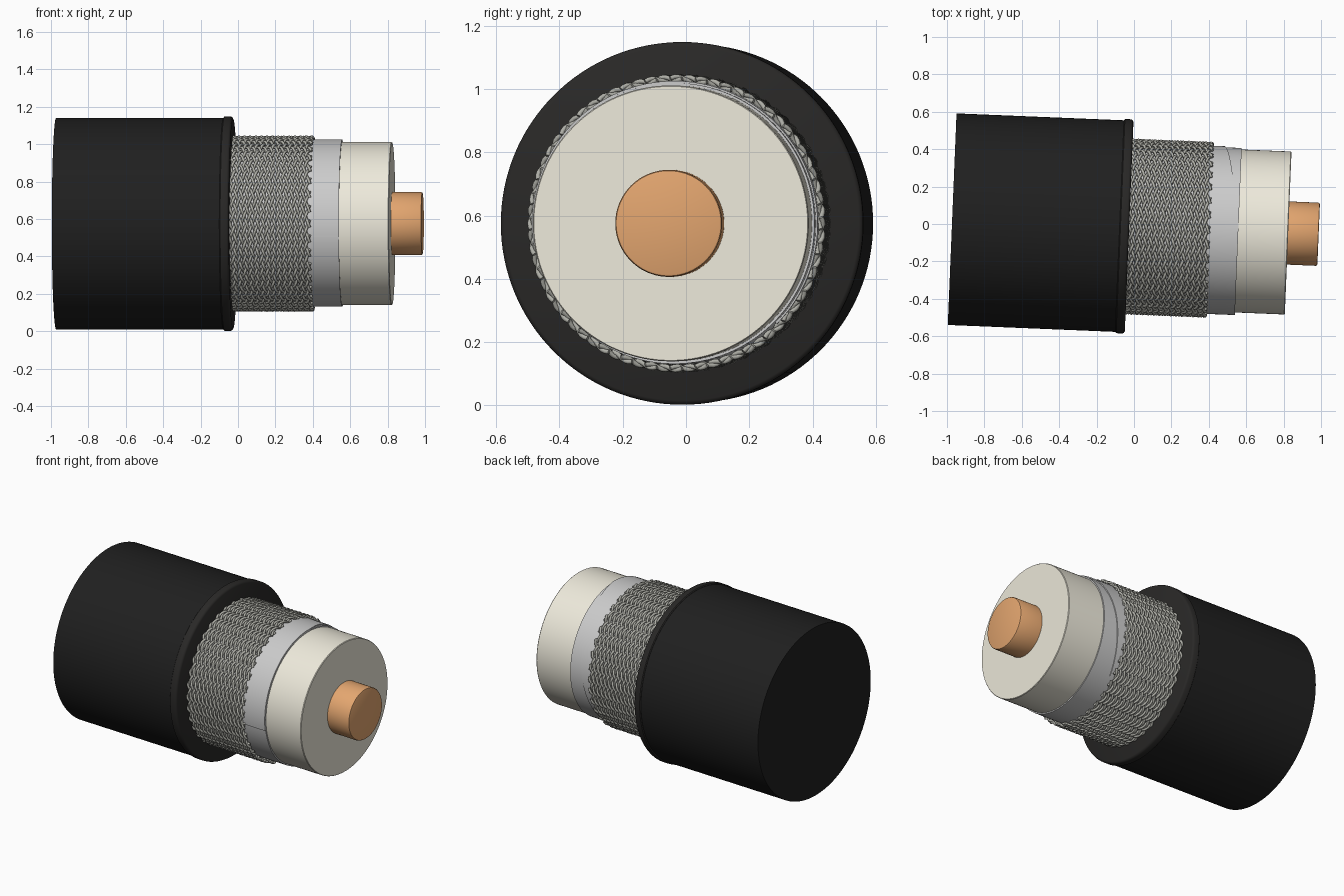
import bpy, bmesh
from math import sin, cos, pi, radians
from mathutils import Matrix

if "Cube" in bpy.data.objects:
    bpy.data.objects.remove(bpy.data.objects["Cube"])

# cable axis: local +X, turned slightly about Z
PLACE = Matrix.Translation((0.005, -0.0145, 0.5755)) @ Matrix.Rotation(radians(-2.36), 4, 'Z')


def material(name, rgb):
    m = bpy.data.materials.new(name)
    m.diffuse_color = (*rgb, 1)
    m.use_nodes = True
    m.node_tree.nodes["Principled BSDF"].inputs["Base Color"].default_value = m.diffuse_color
    return m


black = material("black_rubber", (0.014, 0.014, 0.014))
lip_mat = material("lip_rubber", (0.022, 0.021, 0.02))
steel = material("braid_metal", (0.42, 0.42, 0.38))
silver = material("foil_silver", (0.74, 0.76, 0.74))
cream = material("cream_plastic", (0.85, 0.82, 0.71))
copper = material("copper", (0.77, 0.38, 0.16))


def finish(bm, name, mat):
    bmesh.ops.recalc_face_normals(bm, faces=bm.faces)
    me = bpy.data.meshes.new(name)
    bm.to_mesh(me)
    bm.free()
    me.materials.append(mat)
    ob = bpy.data.objects.new(name, me)
    bpy.context.collection.objects.link(ob)
    ob.matrix_world = PLACE
    bpy.context.view_layer.objects.active = ob
    bpy.ops.object.select_all(action='DESELECT')
    ob.select_set(True)
    bpy.ops.object.shade_smooth_by_angle(angle=radians(35))
    return ob


def lathe(name, profile, mat, n=128):
    """Revolve (x, radius) points about X; close both ends."""
    bm = bmesh.new()
    rings = [[bm.verts.new((x, r * cos(2 * pi * i / n), r * sin(2 * pi * i / n)))
              for i in range(n)] for x, r in profile]
    for a, b in zip(rings, rings[1:]):
        for i in range(n):
            j = (i + 1) % n
            bm.faces.new((a[i], a[j], b[j], b[i]))
    bm.faces.new(rings[0])
    bm.faces.new(rings[-1])
    return finish(bm, name, mat)


# solid layers, outermost first
lathe("outer_jacket", [(-0.978, 0.566), (-0.07, 0.566)], black)
lathe("jacket_lip", [(-0.082, 0.567), (-0.077, 0.573), (-0.044, 0.573),
                     (-0.036, 0.569), (-0.031, 0.56)], lip_mat)
lathe("foil_shield", [(-0.05, 0.444), (0.553, 0.444)], silver)
lathe("dielectric", [(0.5, 0.436), (0.816, 0.436), (0.82, 0.433)], cream)
lathe("copper_core", [(0.8, 0.169), (0.975, 0.169), (0.981, 0.166), (0.983, 0.161)], copper)

# overlapping foil tape: helical strip clipped at the foil end
bm = bmesh.new()
rows = []
for i in range(97):
    a = -pi * 0.25 + 1.3 * pi * i / 96
    x0 = 0.36
    x1 = min(0.553, 0.46 + 0.06 * a)
    rows.append([bm.verts.new((x, r * cos(a), r * sin(a)))
                 for x, r in ((x0, 0.444), (x0, 0.45), (x1, 0.45), (x1, 0.444))])
for a, b in zip(rows, rows[1:]):
    for k in range(4):
        m = (k + 1) % 4
        bm.faces.new((a[k], a[m], b[m], b[k]))
bm.faces.new(rows[0])
bm.faces.new(rows[-1])
finish(bm, "foil_overlap", silver)

# woven braid: two opposed families of wires passing over and under
N, X0, X1, R, AMP, WIRE = 36, -0.045, 0.397, 0.458, 0.006, 0.008
K = 2 * pi / (N * 0.03)
STEPS = 110
cu = bpy.data.curves.new("braid", 'CURVE')
cu.dimensions = '3D'
cu.bevel_depth = WIRE
cu.bevel_resolution = 1
cu.use_fill_caps = True
for d in (1, -1):
    for w in range(N):
        sp = cu.splines.new('POLY')
        sp.points.add(STEPS)
        for i, p in enumerate(sp.points):
            x = X0 + (X1 - X0) * i / STEPS
            a = 2 * pi * w / N + d * K * x
            r = R + d * AMP * cos(N * K * x)
            p.co = (x, r * cos(a), r * sin(a), 1)
cu.materials.append(steel)
braid = bpy.data.objects.new("braid", cu)
bpy.context.collection.objects.link(braid)
braid.matrix_world = PLACE
